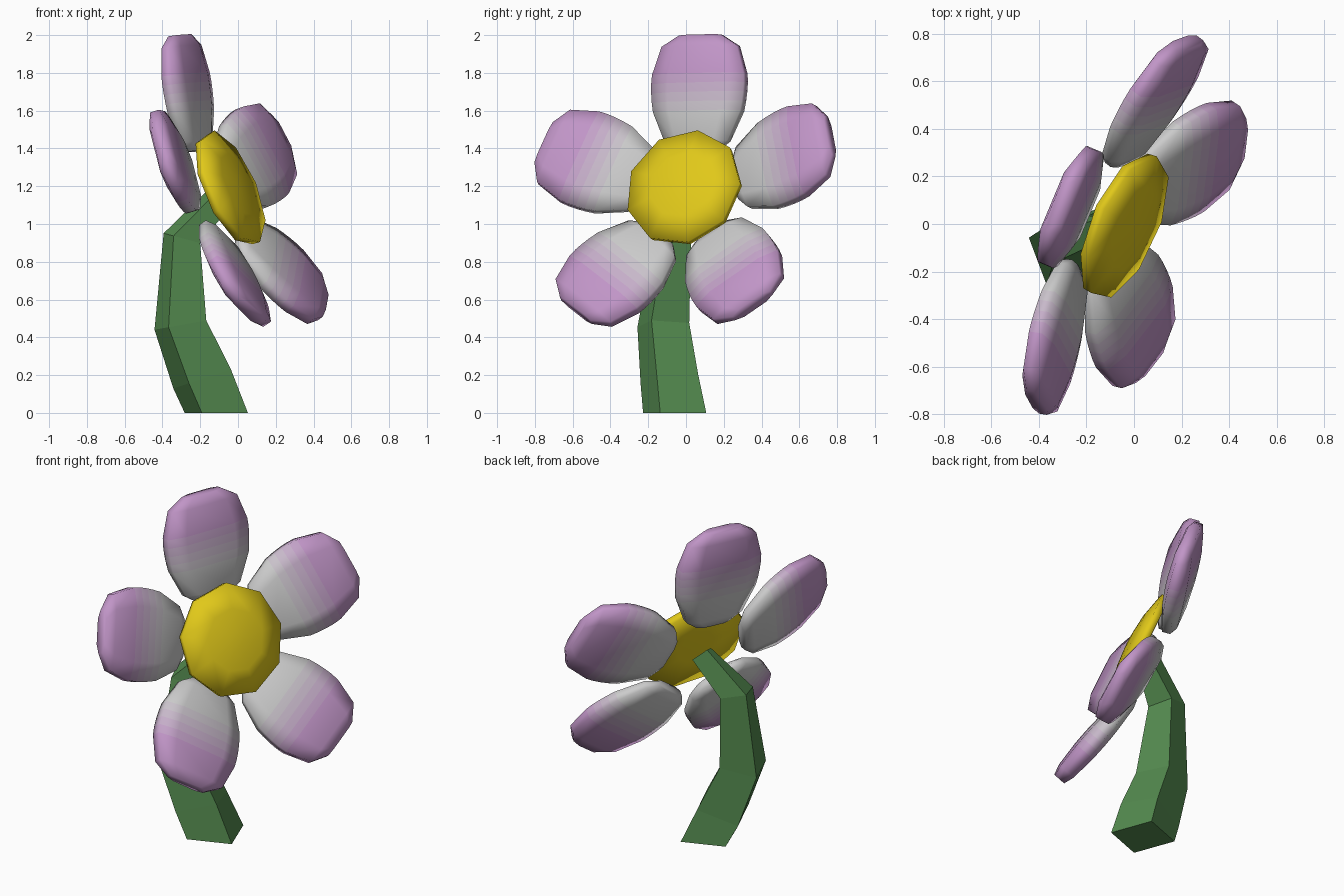
import bpy, bmesh
from math import sin, cos, pi, radians
from mathutils import Vector

if "Cube" in bpy.data.objects:
    bpy.data.objects.remove(bpy.data.objects["Cube"])


def material(name, rgb):
    m = bpy.data.materials.new(name)
    m.diffuse_color = (*rgb, 1)
    m.use_nodes = True
    m.node_tree.nodes["Principled BSDF"].inputs["Base Color"].default_value = m.diffuse_color
    return m


GREEN = material("stem_green", (0.09, 0.26, 0.08))
YELLOW = material("centre_yellow", (0.75, 0.58, 0.01))
# Petal colours blend from pale at the root to lilac at the tip
PALE, LILAC = Vector((0.60, 0.60, 0.60)), Vector((0.53, 0.30, 0.57))
PETAL = [material(f"petal_shade_{i}", PALE.lerp(LILAC, i / 5)) for i in range(6)]


def loft(name, rings, mats, bands=None, smooth=True):
    """Skin a list of point rings, cap both ends; bands gives a material per strip."""
    bm = bmesh.new()
    vs = [[bm.verts.new(p) for p in ring] for ring in rings]
    bands = bands or [0] * (len(rings) - 1)
    for i in range(len(vs) - 1):
        n = len(vs[i])
        for j in range(n):
            k = (j + 1) % n
            f = bm.faces.new((vs[i][j], vs[i][k], vs[i + 1][k], vs[i + 1][j]))
            f.material_index = bands[i]
    bm.faces.new(vs[0]).material_index = bands[0]
    bm.faces.new(vs[-1]).material_index = bands[-1]
    for f in bm.faces:
        f.smooth = smooth
    bmesh.ops.recalc_face_normals(bm, faces=bm.faces)
    me = bpy.data.meshes.new(name)
    bm.to_mesh(me)
    bm.free()
    for m in mats:
        me.materials.append(m)
    ob = bpy.data.objects.new(name, me)
    bpy.context.collection.objects.link(ob)
    return ob


# Frame of the tilted flower head: facing direction, up and side
C = Vector((-0.04, -0.01, 1.19))
N = Vector((0.85, -0.365, 0.38)).normalized()
U = (Vector((0, 0, 1)) - N * N.z).normalized()
V = U.cross(N)

# Flower centre: nine-sided shallow dome with a thin rim
dome = [(0.12, -0.035), (0.32, -0.025), (0.325, 0.018), (0.18, 0.05), (0.05, 0.062)]
loft("flower_centre",
     [[C + N * h + (U * cos(a) + V * sin(a)) * r
       for a in (radians(6) + 2 * pi * j / 9 for j in range(9))] for r, h in dome],
     [YELLOW])

# Petals: stations along the length (position, half width, half thickness)
stations = [(-0.31, 0.11, 0.03), (-0.26, 0.18, 0.046), (-0.10, 0.25, 0.058),
            (-0.05, 0.258, 0.06), (0.0, 0.263, 0.061), (0.05, 0.265, 0.061),
            (0.10, 0.262, 0.06), (0.25, 0.215, 0.05), (0.31, 0.12, 0.034)]
section = [(1, -0.5), (1, 0.5), (0.6, 1), (-0.6, 1),
           (-1, 0.5), (-1, -0.5), (-0.6, -1), (0.6, -1)]
CUP = radians(14)
for i in range(5):
    a = radians(-1.5 + 72 * i)
    out = U * cos(a) + V * sin(a)
    side = V * cos(a) - U * sin(a)
    along = out * cos(CUP) + N * sin(CUP)
    face = N * cos(CUP) - out * sin(CUP)
    mid = C + out * 0.562 - N * 0.025 + Vector((0, 0, -0.008))
    loft(f"petal_{i + 1}",
         [[mid + along * t + side * (w * x) + face * (h * y) for x, y in section]
          for t, w, h in stations],
         PETAL, [0, 0, 1, 2, 3, 4, 5, 5])

# Stem: bent tapering square tube (centre, side length, slope of the section in x)
path = [((-0.115, -0.06, 0.0), 0.26, 0.0), ((-0.19, -0.088, 0.18), 0.237, 0.33),
        ((-0.305, -0.12, 0.465), 0.213, 0.18), ((-0.297, -0.07, 0.925), 0.15, -0.27),
        ((-0.10, -0.01, 1.135), 0.085, -0.9)]
rings = []
for (x, y, z), s, slope in path:
    ring = []
    for j in range(4):
        a = radians(20.5 + 45 + 90 * j)
        dx, dy = s * 0.7071 * cos(a), s * 0.7071 * sin(a)
        ring.append(Vector((x + dx, y + dy, z + slope * dx)))
    rings.append(ring)
loft("stem", rings, [GREEN], smooth=False)
